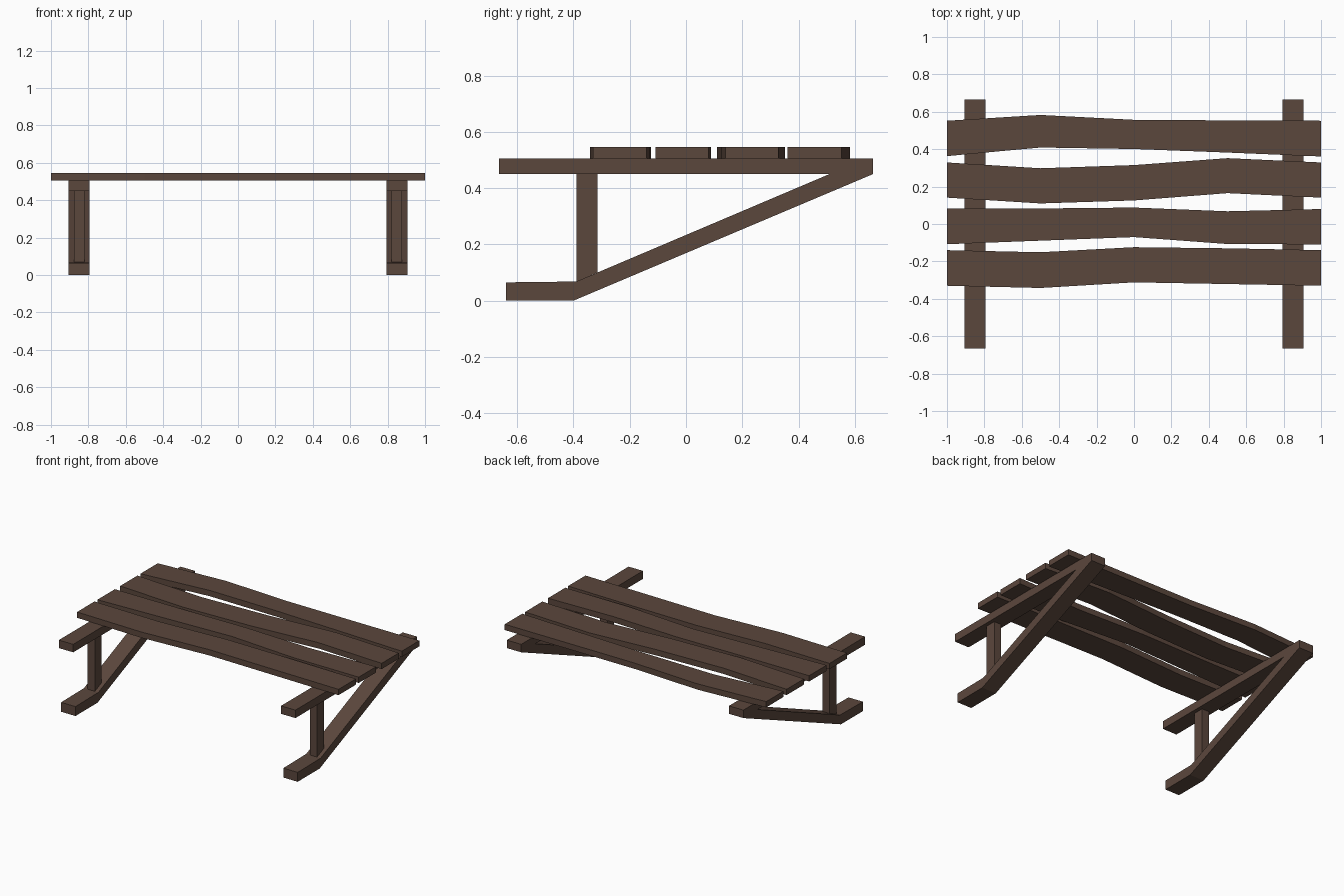
import bpy, bmesh

if "Cube" in bpy.data.objects:
    bpy.data.objects.remove(bpy.data.objects["Cube"])

wood = bpy.data.materials.new("dark_wood")
wood.diffuse_color = (0.105, 0.063, 0.046, 1)
wood.use_nodes = True
wood.node_tree.nodes["Principled BSDF"].inputs["Base Color"].default_value = wood.diffuse_color


def extrude_outline(name, points, offset):
    """Solid prism from a closed 3D outline pushed along offset."""
    bm = bmesh.new()
    face = bm.faces.new([bm.verts.new(p) for p in points])
    ext = bmesh.ops.extrude_face_region(bm, geom=[face])
    verts = [g for g in ext["geom"] if isinstance(g, bmesh.types.BMVert)]
    bmesh.ops.translate(bm, verts=verts, vec=offset)
    bmesh.ops.recalc_face_normals(bm, faces=bm.faces)
    mesh = bpy.data.meshes.new(name)
    bm.to_mesh(mesh)
    bm.free()
    mesh.materials.append(wood)
    obj = bpy.data.objects.new(name, mesh)
    bpy.context.collection.objects.link(obj)
    return obj


# Side frames: top beam, diagonal brace and foot as one bent profile (y, z)
frame = [(-0.665, 0.505), (0.665, 0.505), (0.665, 0.45), (-0.40, 0.0),
         (-0.64, 0.0), (-0.64, 0.065), (-0.39, 0.068), (0.51, 0.45), (-0.665, 0.45)]
# Upright post, its lower end cut to the slope of the brace
post = [(-0.39, 0.068), (-0.315, 0.10), (-0.315, 0.45), (-0.39, 0.45)]

for side, cx in (("left", -0.85), ("right", 0.85)):
    extrude_outline(side + "_frame", [(cx - 0.055, y, z) for y, z in frame], (0.11, 0, 0))
    extrude_outline(side + "_post", [(cx - 0.028, y, z) for y, z in post], (0.056, 0, 0))

# Wavy top planks: back and front edge y at five stations along x
stations = (-1, -0.5, 0, 0.5, 1)
planks = [
    ((0.552, 0.583, 0.557, 0.554, 0.552), (0.363, 0.409, 0.401, 0.382, 0.361)),
    ((0.329, 0.298, 0.315, 0.352, 0.329), (0.141, 0.110, 0.126, 0.165, 0.141)),
    ((0.083, 0.083, 0.088, 0.068, 0.080), (-0.108, -0.089, -0.070, -0.107, -0.109)),
    ((-0.140, -0.151, -0.124, -0.130, -0.140), (-0.330, -0.342, -0.312, -0.321, -0.330)),
]
for i, (back, front) in enumerate(planks, 1):
    outline = [(x, y, 0.506) for x, y in zip(stations, back)]
    outline += [(x, y, 0.506) for x, y in zip(reversed(stations), reversed(front))]
    extrude_outline(f"top_plank_{i}", outline, (0, 0, 0.04))
